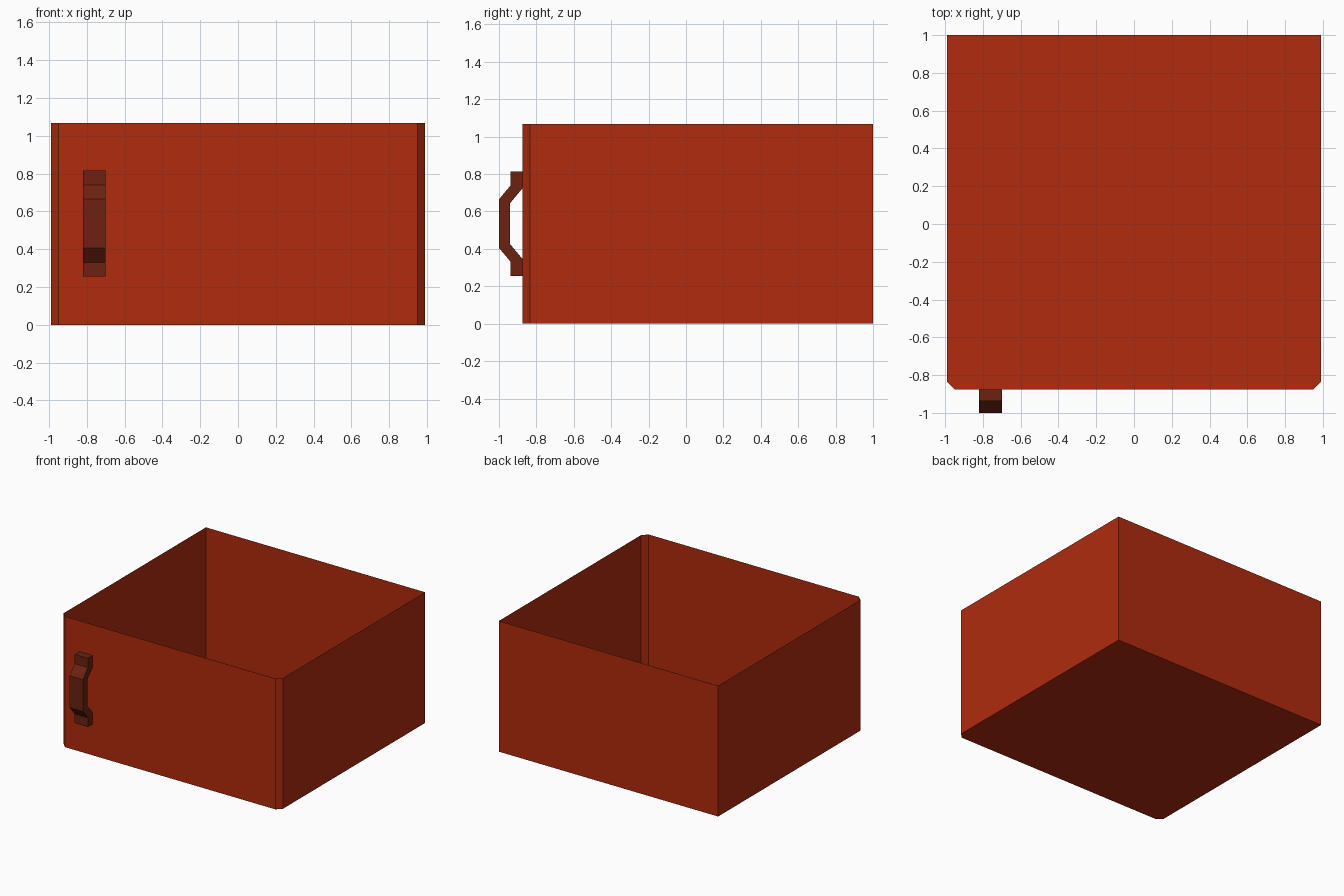
import bpy, bmesh

if "Cube" in bpy.data.objects:
    bpy.data.objects.remove(bpy.data.objects["Cube"])


def material(name, rgb):
    m = bpy.data.materials.new(name)
    m.diffuse_color = (*rgb, 1)
    m.use_nodes = True
    m.node_tree.nodes["Principled BSDF"].inputs["Base Color"].default_value = m.diffuse_color
    return m


def extrude_profile(name, points, offset, mat, open_top=False):
    """Extrude a closed outline along offset; optionally leave the far end open."""
    bm = bmesh.new()
    base = bm.faces.new([bm.verts.new(p) for p in points])
    new = bmesh.ops.extrude_face_region(bm, geom=[base], use_keep_orig=True)["geom"]
    bmesh.ops.translate(bm, vec=offset,
                        verts=[g for g in new if isinstance(g, bmesh.types.BMVert)])
    bmesh.ops.recalc_face_normals(bm, faces=bm.faces[:])
    if open_top:
        caps = [g for g in new if isinstance(g, bmesh.types.BMFace)]
        bmesh.ops.delete(bm, geom=caps, context='FACES_ONLY')
    me = bpy.data.meshes.new(name)
    bm.to_mesh(me)
    bm.free()
    me.materials.append(mat)
    ob = bpy.data.objects.new(name, me)
    bpy.context.collection.objects.link(ob)
    return ob


red = material("rust red", (0.434, 0.024, 0.004))
brown = material("dark red brown", (0.145, 0.016, 0.005))

# Thin-walled open drawer with chamfered front corners
W, FRONT, BACK, H, C = 0.99, -0.875, 1.0, 1.067, 0.04
right = [(W - C, FRONT), (W, FRONT + C), (W, BACK)]
outline = right + [(-x, y) for x, y in reversed(right)]
extrude_profile("drawer_box", [(x, y, 0) for x, y in outline], (0, 0, H), red, open_top=True)

# Bent bar handle: half profile (y, height from its centre), mirrored in z
MID = 0.535
outer = [(FRONT, 0.28), (-0.937, 0.28), (-0.937, 0.205), (-1.0, 0.13)]
inner = [(-0.94, 0.11), (FRONT, 0.188)]
profile = (outer + [(y, -h) for y, h in reversed(outer)]
           + [(y, -h) for y, h in reversed(inner)] + inner)
extrude_profile("handle", [(-0.82, y, MID + h) for y, h in profile], (0.12, 0, 0), brown)
